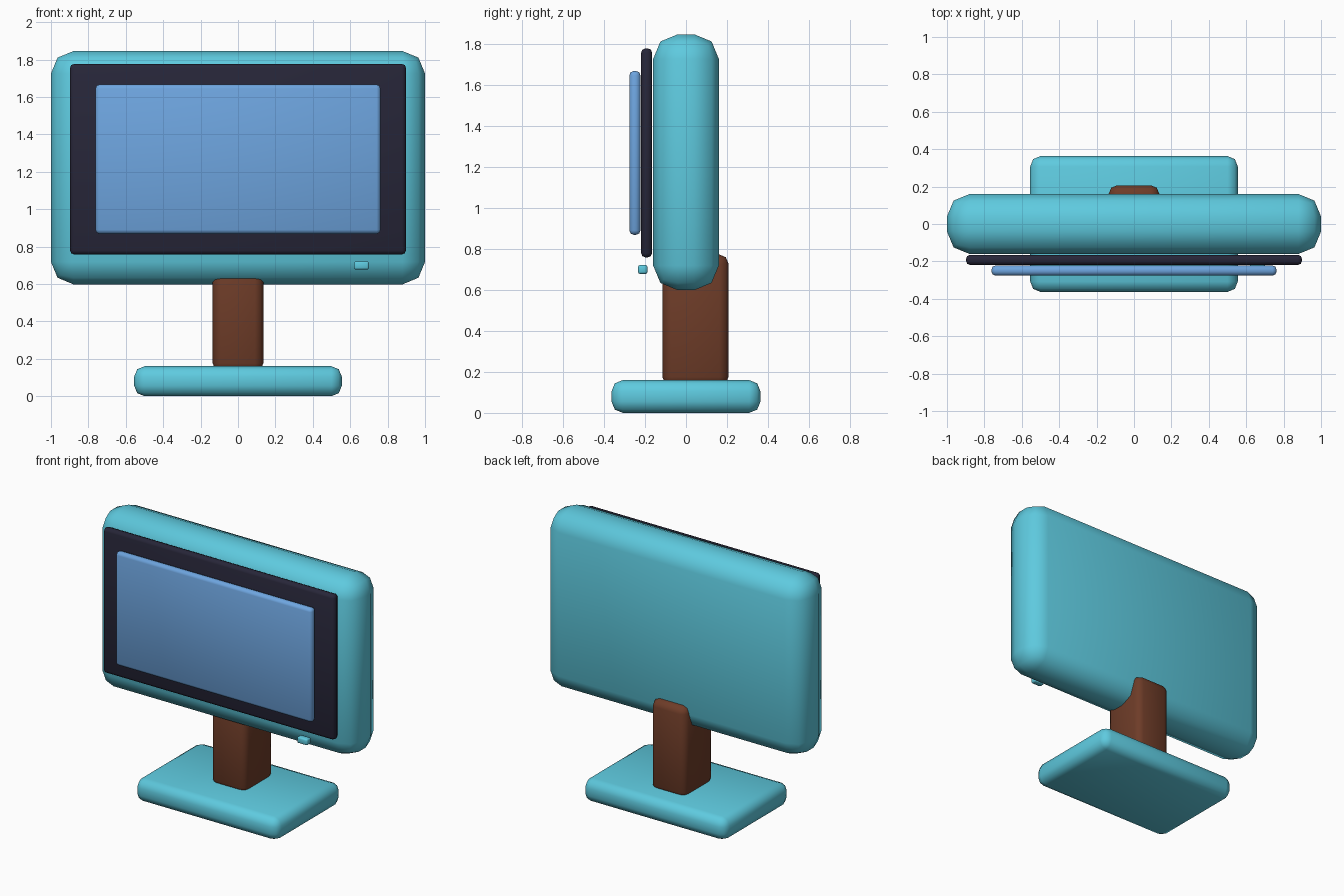
import bpy
import math

if "Cube" in bpy.data.objects:
    bpy.data.objects.remove(bpy.data.objects["Cube"])


def material(name, colour):
    m = bpy.data.materials.new(name)
    m.diffuse_color = (*colour, 1.0)
    m.use_nodes = True
    m.node_tree.nodes["Principled BSDF"].inputs["Base Color"].default_value = m.diffuse_color
    return m


teal = material("teal", (0.112, 0.590, 0.735))
brown = material("brown", (0.155, 0.045, 0.021))
dark = material("dark_navy", (0.020, 0.019, 0.040))
blue = material("screen_blue", (0.155, 0.376, 0.740))


def rounded_box(name, lo, hi, bevel, mat):
    """Box between two corners with two-step rounded edges, smooth shaded."""
    centre = [(a + b) / 2 for a, b in zip(lo, hi)]
    bpy.ops.mesh.primitive_cube_add(size=1, location=centre)
    ob = bpy.context.object
    ob.name = name
    ob.scale = [b - a for a, b in zip(lo, hi)]
    bpy.ops.object.transform_apply(location=False, rotation=False, scale=True)
    mod = ob.modifiers.new("rounding", 'BEVEL')
    mod.width = bevel
    mod.segments = 2
    mod.limit_method = 'NONE'
    bpy.ops.object.modifier_apply(modifier=mod.name)
    bpy.ops.object.shade_smooth_by_angle(angle=math.radians(60))
    ob.data.materials.append(mat)
    return ob


# Stand: foot plate and neck that rises behind the housing
rounded_box("base", (-0.555, -0.363, 0.0), (0.555, 0.363, 0.16), 0.055, teal)
rounded_box("neck", (-0.135, -0.115, 0.13), (0.135, 0.207, 0.772), 0.045, brown)

# Housing
rounded_box("housing", (-1.0, -0.16, 0.598), (1.0, 0.16, 1.845), 0.12, teal)

# Bezel, screen and power button stacked in front of the housing
rounded_box("bezel", (-0.898, -0.219, 0.758), (0.898, -0.165, 1.776), 0.021, dark)
rounded_box("screen", (-0.762, -0.276, 0.868), (0.762, -0.222, 1.666), 0.021, blue)
rounded_box("power_button", (0.62, -0.234, 0.677), (0.70, -0.188, 0.721), 0.01, teal)
